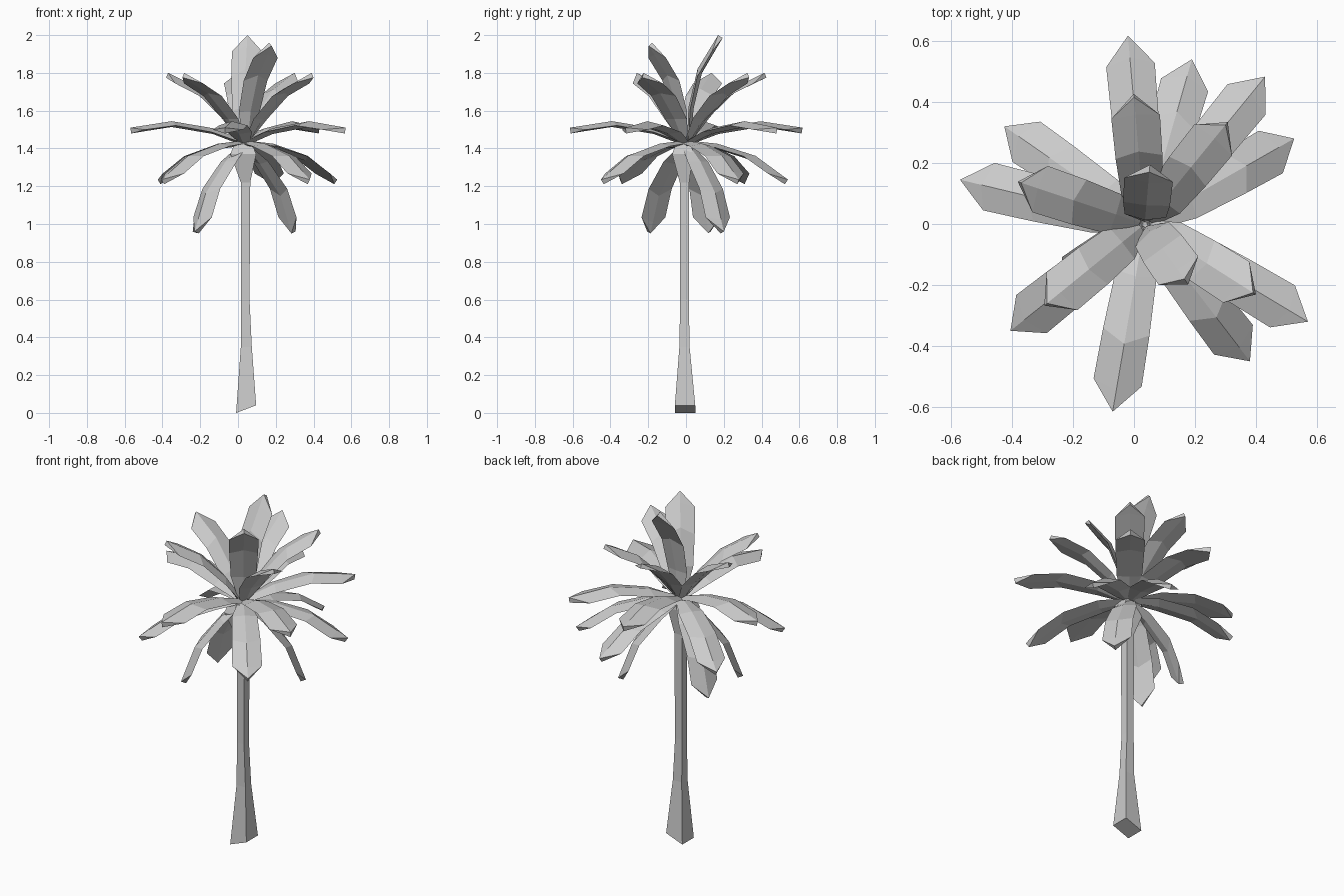
import bpy, bmesh, math
from mathutils import Vector, Matrix

if "Cube" in bpy.data.objects:
    bpy.data.objects.remove(bpy.data.objects["Cube"])

CROWN = Vector((0.035, 0.0, 1.45))


def finish(bm, name):
    bmesh.ops.recalc_face_normals(bm, faces=bm.faces)
    me = bpy.data.meshes.new(name)
    bm.to_mesh(me)
    bm.free()
    ob = bpy.data.objects.new(name, me)
    bpy.context.collection.objects.link(ob)
    return ob


def bridge(bm, a, b):
    for i in range(len(a)):
        j = (i + 1) % len(a)
        bm.faces.new((a[i], a[j], b[j], b[i]))


# Trunk: square rings (z, centre x, half x, centre y, half y, tilt)
bm = bmesh.new()
rings = []
for z, cx, hx, cy, hy, tilt in [
        (0.02, 0.043, 0.053, -0.005, 0.054, 0.02),
        (0.35, 0.044, 0.029, -0.008, 0.027, 0.0),
        (0.60, 0.038, 0.023, -0.008, 0.023, 0.0),
        (1.22, 0.040, 0.025, -0.008, 0.025, 0.0),
        (1.37, 0.028, 0.068, -0.018, 0.055, 0.0),
        (1.43, 0.028, 0.045, -0.012, 0.040, 0.0)]:
    rings.append([bm.verts.new((cx + sx * hx, cy + sy * hy, z + sx * tilt))
                  for sx, sy in ((-1, -1), (1, -1), (1, 1), (-1, 1))])
for a, b in zip(rings, rings[1:]):
    bridge(bm, a, b)
bm.faces.new(rings[0])
bm.faces.new(rings[-1])
finish(bm, "trunk")


# Frond: ridged leaf with diamond section, bent, aimed at a tip point
def frond(name, tip):
    d = Vector(tip) - CROWN
    az = math.atan2(d.y, d.x)
    pitch = math.atan2(d.z, math.hypot(d.x, d.y)) - math.atan2(0.055, 0.61)
    k = d.length / math.hypot(0.61, 0.055)
    m = (Matrix.Translation(CROWN) @ Matrix.Rotation(az, 4, 'Z')
         @ Matrix.Rotation(-pitch, 4, 'Y'))
    bm = bmesh.new()

    def v(x, y, z):
        return bm.verts.new(m @ Vector((x * k, y, z * k)))

    secs = []
    # ridge x, ridge z, edge x, edge z, half width
    for x, z, ex, ez, w in [(0.02, 0.0, 0.02, -0.015, 0.03),
                            (0.17, 0.055, 0.16, 0.035, 0.068),
                            (0.39, 0.09, 0.35, 0.068, 0.077),
                            (0.54, 0.066, 0.515, 0.045, 0.08)]:
        secs.append([v(x, 0, z), v(ex, w, ez), v(x, 0, z - 0.03), v(ex, -w, ez)])
    for a, b in zip(secs, secs[1:]):
        bridge(bm, a, b)
    bm.faces.new(secs[0])
    # pointed end with a short upright edge
    t, l, b, r = secs[-1]
    tt, tb = v(0.61, 0, 0.055), v(0.605, 0, 0.025)
    for side in (l, r):
        bm.faces.new((t, side, tt))
        bm.faces.new((b, side, tb))
        bm.faces.new((side, tt, tb))
    finish(bm, name)


# Tiers of fronds: tip height and tip positions
tiers = {
    "top_frond": (1.98, [(0.05, 0.17), (0.165, -0.18)]),
    "upper_frond": (1.80, [(-0.37, 0.135), (-0.285, -0.26), (0.30, 0.325),
                           (0.39, -0.225), (0.0, 0.415)]),
    "level_frond": (1.51, [(-0.57, 0.145), (0.57, -0.32), (-0.02, 0.617),
                           (-0.07, -0.615), (0.43, 0.483)]),
    "lower_frond": (1.235, [(0.525, 0.28), (-0.425, 0.32), (0.38, -0.45),
                            (0.19, 0.54), (-0.405, -0.35)]),
    "drooping_frond": (0.96, [(-0.23, -0.205), (0.305, 0.20), (-0.24, 0.13)]),
}
for name, (z, tips) in tiers.items():
    for i, (x, y) in enumerate(tips):
        dz = (0.02, -0.02)[i] if name == "top_frond" else 0
        frond(f"{name}_{i + 1}", (x, y, z + dz))
